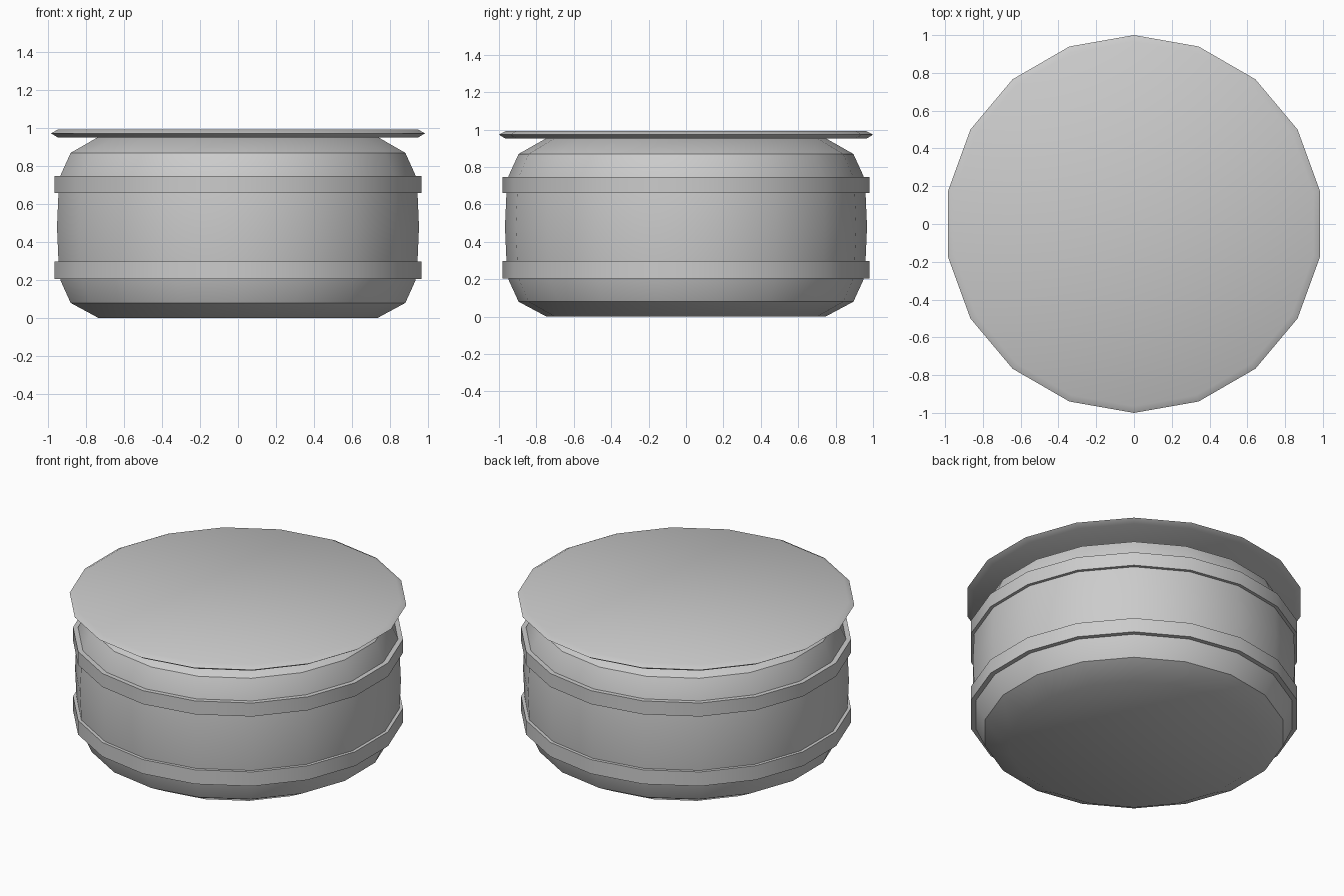
import bpy, bmesh, math

if "Cube" in bpy.data.objects:
    bpy.data.objects.remove(bpy.data.objects["Cube"])

SIDES = 18


def lathe(name, profile, closed=False, smooth_angle=33):
    """Turn a (radius, z) profile round z; open profiles get end caps."""
    bm = bmesh.new()
    rings = []
    for r, z in profile:
        ring = []
        for i in range(SIDES):
            a = math.pi / 2 + 2 * math.pi * i / SIDES
            ring.append(bm.verts.new((r * math.cos(a), r * math.sin(a), z)))
        rings.append(ring)
    pairs = list(zip(rings, rings[1:]))
    if closed:
        pairs.append((rings[-1], rings[0]))
    for low, high in pairs:
        for i in range(SIDES):
            j = (i + 1) % SIDES
            bm.faces.new((low[i], low[j], high[j], high[i]))
    if not closed:
        bm.faces.new(rings[0])
        bm.faces.new(rings[-1])
    bmesh.ops.recalc_face_normals(bm, faces=bm.faces)
    mesh = bpy.data.meshes.new(name)
    bm.to_mesh(mesh)
    bm.free()
    ob = bpy.data.objects.new(name, mesh)
    bpy.context.collection.objects.link(ob)
    bpy.ops.object.select_all(action='DESELECT')
    ob.select_set(True)
    bpy.context.view_layer.objects.active = ob
    bpy.ops.object.shade_smooth_by_angle(angle=math.radians(smooth_angle))
    return ob


# Bulging drum body
lathe("drum_body", [(0.745, 0.0), (0.895, 0.08), (0.95, 0.20), (0.96, 0.30),
                    (0.968, 0.48), (0.96, 0.66), (0.95, 0.75),
                    (0.895, 0.87), (0.745, 0.955)])

# Two raised hoops
for name, z0, z1 in (("lower_hoop", 0.205, 0.298), ("upper_hoop", 0.66, 0.748)):
    lathe(name, [(0.93, z0), (0.98, z0), (0.98, z1), (0.93, z1)], closed=True)

# Thin overhanging lid with a bevelled rim
lathe("lid", [(0.965, 0.952), (1.0, 0.973), (0.965, 0.992)])
